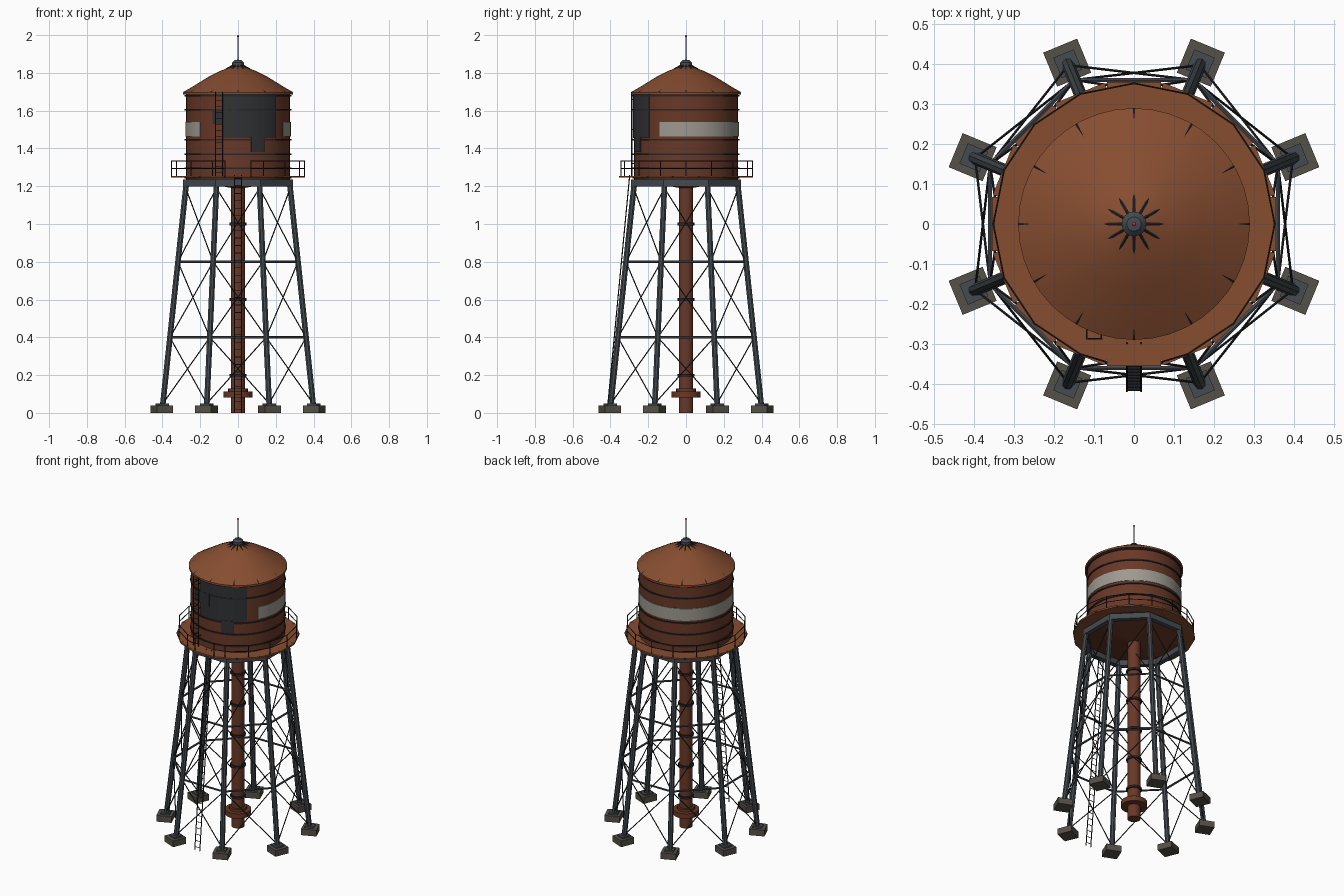
import bpy, bmesh
from math import sin, cos, pi, radians, asin, degrees
from mathutils import Vector, Matrix

if "Cube" in bpy.data.objects:
    bpy.data.objects.remove(bpy.data.objects["Cube"])


def mat(name, r, g, b):
    m = bpy.data.materials.new(name)
    m.diffuse_color = (r, g, b, 1)
    m.use_nodes = True
    m.node_tree.nodes["Principled BSDF"].inputs["Base Color"].default_value = m.diffuse_color
    return m


ROOF = mat("roof_rust", 0.24, 0.075, 0.03)
RUST = mat("tank_rust", 0.14, 0.04, 0.02)
STEEL = mat("dark_steel", 0.06, 0.07, 0.08)
BLACK = mat("black_iron", 0.02, 0.02, 0.022)
PATCH = mat("patch_plate", 0.03, 0.031, 0.034)
PAINT = mat("faded_paint", 0.34, 0.32, 0.28)
STONE = mat("concrete", 0.09, 0.08, 0.065)
RED = mat("beacon_red", 0.6, 0.03, 0.03)


def finish(bm, name, m, smooth=False):
    bmesh.ops.recalc_face_normals(bm, faces=bm.faces)
    me = bpy.data.meshes.new(name)
    bm.to_mesh(me)
    bm.free()
    me.materials.append(m)
    ob = bpy.data.objects.new(name, me)
    bpy.context.collection.objects.link(ob)
    if smooth:
        bpy.ops.object.select_all(action='DESELECT')
        ob.select_set(True)
        bpy.context.view_layer.objects.active = ob
        bpy.ops.object.shade_smooth_by_angle(angle=radians(35))
    return ob


def pol(r, deg, z):
    a = radians(deg)
    return Vector((r * cos(a), r * sin(a), z))


def rod(bm, a, b, r, n=6):
    a, b = Vector(a), Vector(b)
    d = b - a
    M = Matrix.Translation((a + b) / 2) @ d.to_track_quat('Z', 'Y').to_matrix().to_4x4()
    bmesh.ops.create_cone(bm, cap_ends=True, segments=n, radius1=r, radius2=r,
                          depth=d.length, matrix=M)


def box(bm, r, deg, z, sx, sy, sz):
    M = Matrix.Rotation(radians(deg), 4, 'Z') @ Matrix.Translation((r, 0, z)) \
        @ Matrix.Diagonal((sx, sy, sz, 1))
    bmesh.ops.create_cube(bm, size=1, matrix=M)


def lathe(bm, prof, a0=0, a1=360, n=40, closed=False):
    """Sweep an (r, z) profile round z; closed = the profile is a loop."""
    full = a1 - a0 >= 360
    rings = [[bm.verts.new(pol(r, a0 + (a1 - a0) * i / n, z)) for r, z in prof]
             for i in range(n if full else n + 1)]
    k = len(prof)
    for i in range(n):
        p, q = rings[i], rings[(i + 1) % len(rings)]
        for j in range(k if closed else k - 1):
            bm.faces.new((p[j], q[j], q[(j + 1) % k], p[(j + 1) % k]))
    if not full and closed:
        bm.faces.new(rings[0])
        bm.faces.new(rings[-1])


def band(bm, r0, r1, z0, z1, a0=0, a1=360, n=40):
    lathe(bm, [(r0, z0), (r1, z0), (r1, z1), (r0, z1)], a0, a1, n, True)


LEGS = [22.5 + 45 * k for k in range(8)]


def leg_r(z):
    return 0.436 - 0.138 * z / 1.2


# Footings, base plates and legs
bm = bmesh.new()
for a in LEGS:
    box(bm, 0.437, a, 0.02, 0.092, 0.092, 0.04)
finish(bm, "footings", STONE)
bm = bmesh.new()
for a in LEGS:
    box(bm, 0.434, a, 0.045, 0.055, 0.055, 0.01)
finish(bm, "base_plates", STEEL)
bm = bmesh.new()
for a in LEGS:
    rod(bm, pol(leg_r(0.04), a, 0.04), pol(leg_r(1.21), a, 1.21), 0.016, 8)
finish(bm, "legs", STEEL, True)

# Ring beam under the tank and horizontal struts
bm = bmesh.new()
ap = 0.298 * cos(pi / 8)
for k in range(8):
    box(bm, ap, 45 * k, 1.217, 0.03, 2 * 0.298 * sin(pi / 8) + 0.012, 0.036)
finish(bm, "ring_beam", STEEL)
bm = bmesh.new()
for z in (0.4, 0.8):
    for a in LEGS:
        rod(bm, pol(leg_r(z), a, z), pol(leg_r(z), a + 45, z), 0.0065)
finish(bm, "struts", STEEL)

# Cross bracing, with one snapped rod at the back right
bm = bmesh.new()
for i, (z0, z1) in enumerate([(0.05, 0.4), (0.4, 0.8), (0.8, 1.19)]):
    for k, a in enumerate(LEGS):
        rod(bm, pol(leg_r(z0), a, z0), pol(leg_r(z1), a + 45, z1), 0.0032, 5)
        p, q = pol(leg_r(z0), a + 45, z0), pol(leg_r(z1), a, z1)
        if i == 2 and k == 0:
            q = p.lerp(q, 0.38)
        rod(bm, p, q, 0.0032, 5)
finish(bm, "cross_braces", BLACK)

# Central riser pipe, flange and clamps
bm = bmesh.new()
rod(bm, (0, 0, 0), (0, 0, 1.22), 0.038, 20)
rod(bm, (0, 0, 0.082), (0, 0, 0.114), 0.078, 20)
rod(bm, (0, 0, 0.114), (0, 0, 0.13), 0.052, 20)
finish(bm, "riser_pipe", RUST, True)
bm = bmesh.new()
for k in range(1, 6):
    band(bm, 0.036, 0.046, 0.2 * k - 0.007, 0.2 * k + 0.007, n=20)
finish(bm, "pipe_clamps", BLACK, True)

# Tank shell with shallow conical bottom
bm = bmesh.new()
lathe(bm, [(0.03, 1.19), (0.276, 1.235), (0.276, 1.69)])
finish(bm, "tank", RUST, True)

# Hoops
bm = bmesh.new()
for z in (1.245, 1.295, 1.37, 1.445, 1.605, 1.68):
    band(bm, 0.274, 0.282, z - 0.004, z + 0.004)
finish(bm, "hoops", BLACK, True)

# Faded painted stripe round the sides and back
bm = bmesh.new()
band(bm, 0.274, 0.2795, 1.463, 1.54, -30, 224, 32)
finish(bm, "painted_stripe", PAINT, True)

# Riveted patch plates on the front: x range, z range
bm = bmesh.new()
for i, (x0, x1, z0, z1) in enumerate([(-0.08, 0.14, 1.455, 1.69), (0.14, 0.2, 1.455, 1.685),
                                      (-0.135, -0.01, 1.53, 1.605), (0.07, 0.14, 1.38, 1.46)]):
    band(bm, 0.274, 0.2805 + 0.0006 * i, z0, z1,
         -90 + degrees(asin(x0 / 0.28)), -90 + degrees(asin(x1 / 0.28)), 8)
finish(bm, "patch_plates", PATCH, True)

# Roof, its ribs, cap, mast and beacon
bm = bmesh.new()
lathe(bm, [(0.27, 1.685), (0.29, 1.685), (0.29, 1.697), (0.16, 1.777), (0.09, 1.812), (0.02, 1.838)])
finish(bm, "roof", ROOF, True)
bm = bmesh.new()
for k in range(12):
    rod(bm, pol(0.288, 30 * k, 1.695), pol(0.02, 30 * k, 1.843), 0.0045)
finish(bm, "roof_ribs", BLACK)
bm = bmesh.new()
lathe(bm, [(0.022, 1.825), (0.031, 1.835), (0.031, 1.855), (0.018, 1.868), (0.0005, 1.87)], n=16)
finish(bm, "roof_cap", STEEL, True)
bm = bmesh.new()
rod(bm, (0, 0, 1.86), (0, 0, 1.992), 0.003, 8)
finish(bm, "mast", STEEL)
bm = bmesh.new()
bmesh.ops.create_uvsphere(bm, u_segments=10, v_segments=6, radius=0.0055,
                          matrix=Matrix.Translation((0, 0, 1.9945)))
finish(bm, "beacon", RED, True)

# Walkway made of sixteen straight planks, splayed at the outer edge
bm = bmesh.new()
for k in range(16):
    box(bm, 0.313, 22.5 * k, 1.25, 0.084, 0.134, 0.01)
finish(bm, "walkway", ROOF)

# Walkway railing, open at the ladder
bm = bmesh.new()
stops = [-78.75] + [-67.5 + 22.5 * k for k in range(15)] + [258.75]
for a in stops:
    rod(bm, pol(0.352, a, 1.25), pol(0.352, a, 1.335), 0.0028)
for z in (1.295, 1.333):
    for a, b in zip(stops, stops[1:]):
        rod(bm, pol(0.352, a, z), pol(0.352, b, z), 0.0025)
finish(bm, "railing", BLACK)


def ladder(name, a, b, width, n):
    bm = bmesh.new()
    a, b, s = Vector(a), Vector(b), Vector((width / 2, 0, 0))
    for t in (-s, s):
        rod(bm, a + t, b + t, 0.003)
    for i in range(n):
        p = a.lerp(b, (i + 0.5) / n)
        rod(bm, p - s, p + s, 0.002, 5)
    return bm


# Tower ladder up the front, with stand-offs to the struts
bm = ladder("tower_ladder", (0, -0.418, 0), (0, -0.298, 1.26), 0.036, 32)
for z in (0.4, 0.8):
    for x in (-0.018, 0.018):
        rod(bm, (x, -0.418 + 0.095 * z, z), (x, -leg_r(z) * cos(pi / 8), z), 0.0025)
finish(bm, "tower_ladder", BLACK)

# Tank ladder, left of centre
bm = ladder("tank_ladder", (-0.1, -0.287, 1.255), (-0.1, -0.287, 1.7), 0.036, 14)
for z in (1.32, 1.5, 1.66):
    for x in (-0.118, -0.082):
        rod(bm, (x, -0.287, z), (x, -0.245, z), 0.0025)
finish(bm, "tank_ladder", BLACK)
